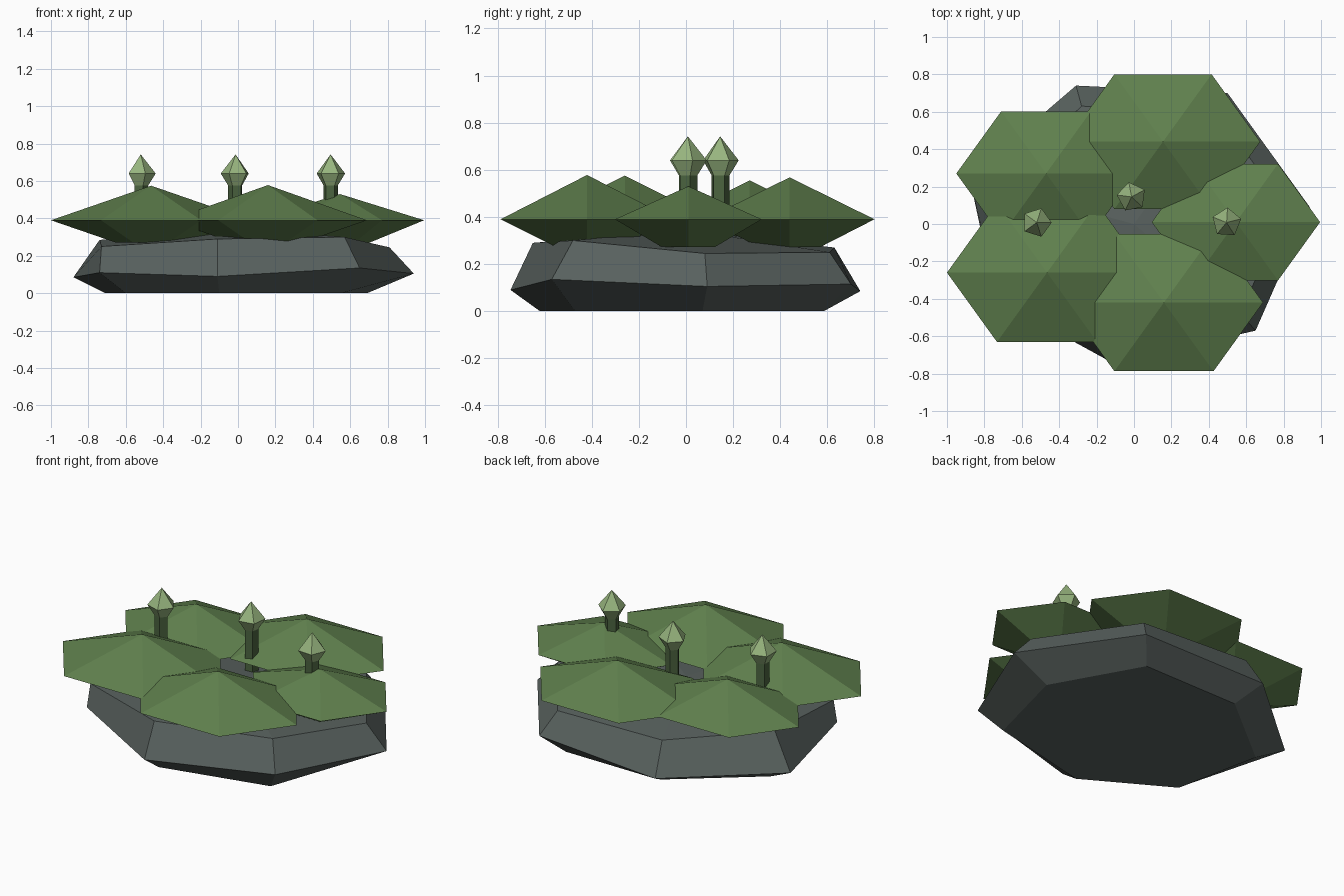
import bpy, bmesh
from math import cos, sin, pi

if "Cube" in bpy.data.objects:
    bpy.data.objects.remove(bpy.data.objects["Cube"])


def material(name, rgb):
    m = bpy.data.materials.new(name)
    m.diffuse_color = (*rgb, 1)
    m.use_nodes = True
    m.node_tree.nodes["Principled BSDF"].inputs["Base Color"].default_value = m.diffuse_color
    return m


def loft(name, rings, mat, tip=None):
    """Flat-shaded solid through stacked rings, closed by a tip point or a cap."""
    bm = bmesh.new()
    loops = [[bm.verts.new(p) for p in ring] for ring in rings]
    n = len(loops[0])
    bm.faces.new(loops[0][::-1])
    for a, b in zip(loops, loops[1:]):
        for i in range(n):
            j = (i + 1) % n
            bm.faces.new((a[i], a[j], b[j], b[i]))
    if tip:
        t = bm.verts.new(tip)
        for i in range(n):
            bm.faces.new((loops[-1][i], loops[-1][(i + 1) % n], t))
    else:
        bm.faces.new(loops[-1])
    bmesh.ops.recalc_face_normals(bm, faces=bm.faces)
    me = bpy.data.meshes.new(name)
    bm.to_mesh(me)
    bm.free()
    me.materials.append(mat)
    ob = bpy.data.objects.new(name, me)
    bpy.context.collection.objects.link(ob)
    return ob


def ring(x, y, z, r, n, squash=1.0, turn=0.0):
    return [(x + r * cos(turn + 2 * pi * i / n),
             y + squash * r * sin(turn + 2 * pi * i / n), z) for i in range(n)]


stone = material("stone", (0.10, 0.122, 0.115))
moss = material("moss", (0.115, 0.215, 0.075))
stalk = material("stalk", (0.07, 0.125, 0.05))
bud = material("bud", (0.31, 0.46, 0.21))

# Rock: irregular seven-sided boulder
foot = [(.69, .07, 0), (.40, .585, 0), (-.24, .58, 0), (-.71, .20, 0),
        (-.60, -.33, 0), (-.10, -.62, 0), (.55, -.47, 0)]
waist = [(.94, .09, .105), (.50, .70, .115), (-.31, .74, .085), (-.88, .25, .085),
         (-.74, -.40, .11), (-.11, -.745, .09), (.65, -.57, .135)]
crown = [(.81, .08, .245), (.44, .61, .25), (-.28, .63, .27), (-.74, .20, .285),
         (-.73, -.38, .25), (-.11, -.65, .29), (.57, -.48, .30)]
loft("rock", [foot, waist, crown], stone, tip=(0, 0, .345))

# Moss pads: six-sided cushions, x, y, radius, peak height
pads = [(-.47, .27, .48, .555), (.155, .44, .52, .568), (-.465, -.26, .535, .575),
        (.16, -.42, .53, .578), (.545, .01, .45, .53)]
for i, (x, y, r, top) in enumerate(pads, 1):
    loft(f"moss_pad_{i}", [ring(x, y, .272, r * .36, 6, .8), ring(x, y, .39, r, 6, .8)],
         moss, tip=(x, y, top))

# Sprouts: five-sided stalks with pointed buds
for i, (x, y, turn) in enumerate([(-.52, .008, 0), (-.013, .145, .5), (.495, .008, .25)], 1):
    loft(f"stalk_{i}", [ring(x, y, .27, .04, 5, turn=turn), ring(x, y, .60, .04, 5, turn=turn)], stalk)
    loft(f"bud_{i}", [ring(x, y, .57, .036, 5, turn=turn), ring(x, y, .64, .08, 5, turn=turn)],
         bud, tip=(x, y, .742))
